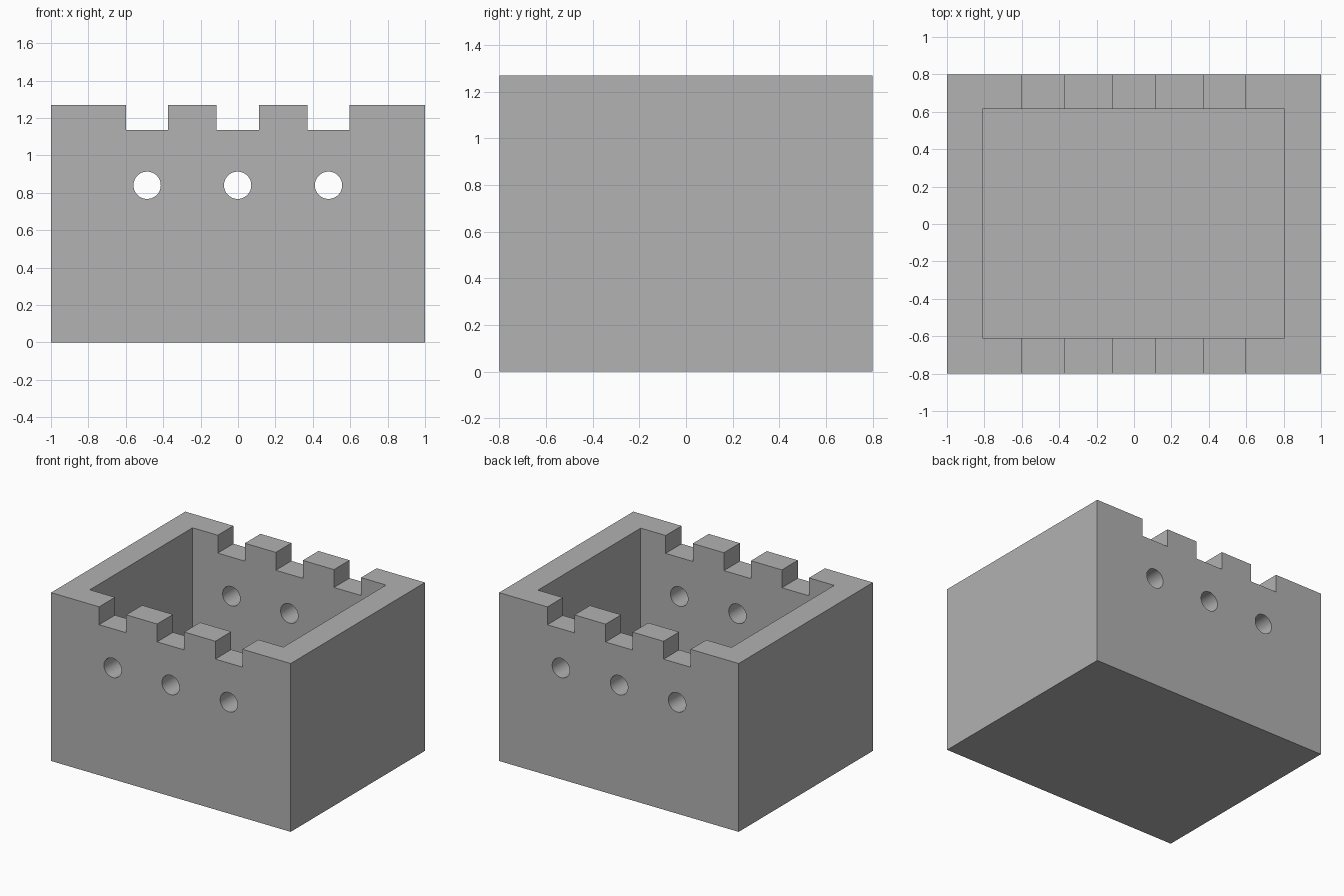
import bpy
import math

default = bpy.data.objects.get("Cube")
if default:
    bpy.data.objects.remove(default, do_unlink=True)

WIDTH, DEPTH, HEIGHT = 2.0, 1.6, 1.27
WALL = 0.19

# Single stone grey
grey = bpy.data.materials.new("stone_grey")
grey.use_nodes = True
colour = (0.445, 0.445, 0.445, 1)
grey.diffuse_color = colour
grey.node_tree.nodes["Principled BSDF"].inputs["Base Color"].default_value = colour


def box(name, size, bottom_centre):
    x, y, z = bottom_centre
    bpy.ops.mesh.primitive_cube_add(size=1, location=(x, y, z + size[2] / 2))
    ob = bpy.context.object
    ob.name = name
    ob.scale = size
    bpy.ops.object.transform_apply(location=True, rotation=True, scale=True)
    return ob


def cut(target, cutter):
    cutter.hide_render = True
    mod = target.modifiers.new("cut", "BOOLEAN")
    mod.operation = "DIFFERENCE"
    mod.solver = "EXACT"
    mod.object = cutter
    bpy.context.view_layer.objects.active = target
    bpy.ops.object.modifier_apply(modifier=mod.name)
    bpy.data.objects.remove(cutter, do_unlink=True)


# Solid block hollowed into an open box with a floor
body = box("castle_box", (WIDTH, DEPTH, HEIGHT), (0, 0, 0))
body.data.materials.append(grey)
cut(body, box("cavity", (1.615, 1.225, HEIGHT), (-0.002, 0.002, WALL)))

# Battlement gaps and round holes through the front and back walls
for x in (-0.486, -0.002, 0.484):
    cut(body, box("battlement_gap", (0.226, 2, 0.5), (x, 0, 1.135)))
    bpy.ops.mesh.primitive_cylinder_add(
        vertices=48, radius=0.073, depth=2,
        location=(x, 0, 0.84), rotation=(math.pi / 2, 0, 0))
    cut(body, bpy.context.object)

# Smooth hole walls with crisp box edges
bpy.ops.object.select_all(action="DESELECT")
body.select_set(True)
bpy.context.view_layer.objects.active = body
bpy.ops.object.shade_smooth_by_angle(angle=math.radians(30))
